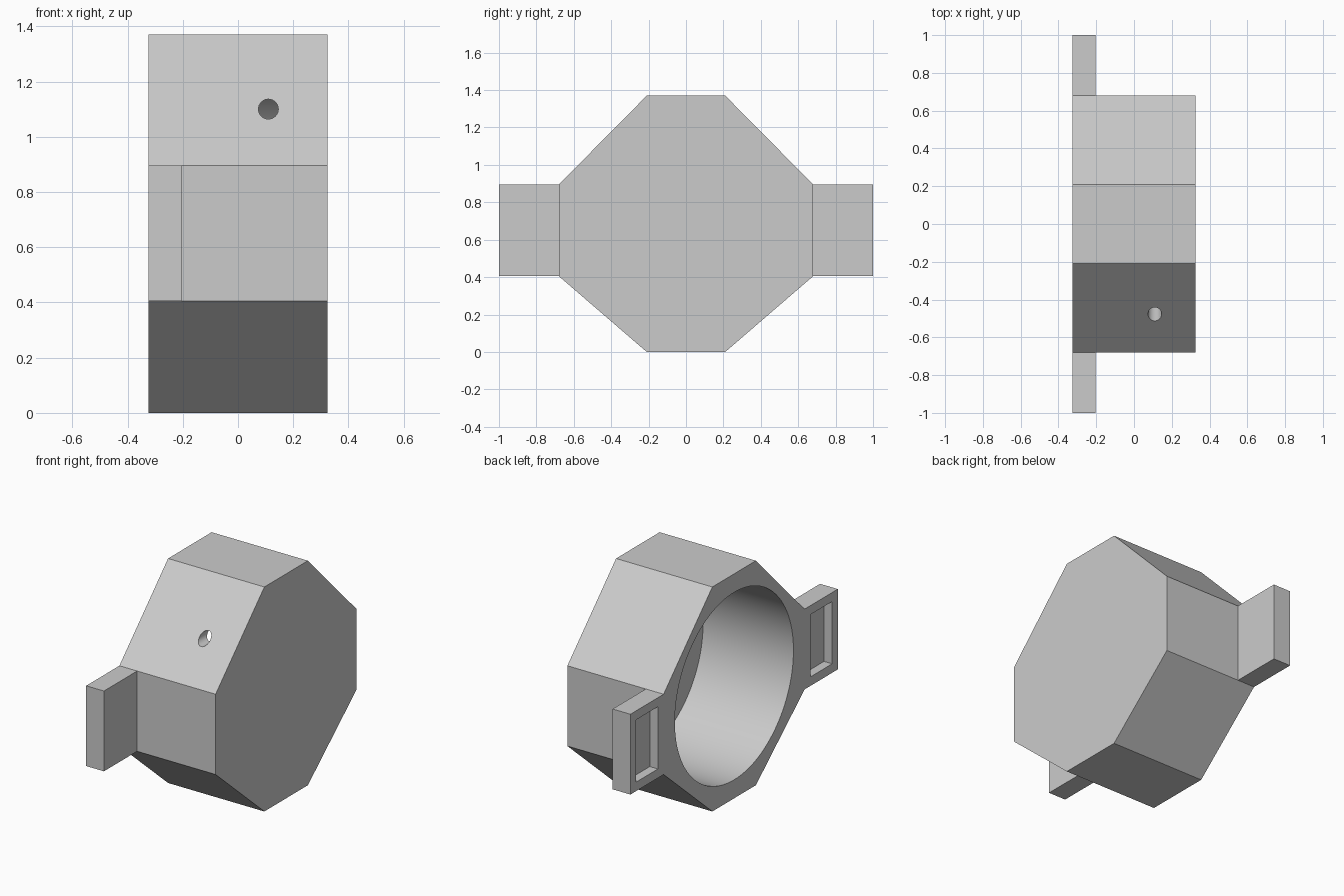
import bpy
import bmesh
from math import pi, radians
from mathutils import Matrix, Vector

if "Cube" in bpy.data.objects:
    bpy.data.objects.remove(bpy.data.objects["Cube"], do_unlink=True)

# Main dimensions
HALF_X = 0.325          # half depth of the housing
LUG_FRONT = -0.205      # inner face of the side lugs
SIDE_Y = 0.68           # half width of the octagon
MID_Z = 0.685           # bore axis height
BORE_R = 0.572
BORE_DEPTH = 0.61
MARGIN = 0.055          # rim around each lug pocket

grey = bpy.data.materials.new("light grey")
grey.use_nodes = True
colour = (0.6, 0.6, 0.6, 1)
grey.diffuse_color = colour
grey.node_tree.nodes["Principled BSDF"].inputs["Base Color"].default_value = colour


def make_object(name, bm):
    bmesh.ops.recalc_face_normals(bm, faces=bm.faces[:])
    mesh = bpy.data.meshes.new(name)
    bm.to_mesh(mesh)
    bm.free()
    mesh.materials.append(grey)
    obj = bpy.data.objects.new(name, mesh)
    bpy.context.collection.objects.link(obj)
    return obj


def cylinder(name, radius, length, centre, axis, sides):
    bm = bmesh.new()
    turn = Matrix.Rotation(pi / 2, 4, axis)
    bmesh.ops.create_cone(bm, cap_ends=True, segments=sides, radius1=radius,
                          radius2=radius, depth=length,
                          matrix=Matrix.Translation(centre) @ turn)
    return make_object(name, bm)


def box(name, low, high):
    low, high = Vector(low), Vector(high)
    bm = bmesh.new()
    bmesh.ops.create_cube(bm, size=1, matrix=Matrix.Translation((low + high) / 2)
                          @ Matrix.Diagonal((*(high - low), 1)))
    return make_object(name, bm)


# Octagonal housing, lofted through three sections
half = [(0.21, 0), (SIDE_Y, 0.405), (SIDE_Y, 0.895), (0.21, 1.37)]
outline = half + [(-y, z) for y, z in reversed(half)]
bm = bmesh.new()
rings = [[bm.verts.new((x, y, z)) for y, z in outline]
         for x in (-HALF_X, LUG_FRONT, HALF_X)]
bm.faces.new(rings[0])
bm.faces.new(rings[-1])
for a, b in zip(rings, rings[1:]):
    for i in range(len(outline)):
        j = (i + 1) % len(outline)
        bm.faces.new((a[i], a[j], b[j], b[i]))
bmesh.ops.recalc_face_normals(bm, faces=bm.faces[:])

# Side lugs pulled out of the vertical walls
walls = [f for f in bm.faces
         if abs(f.normal.y) > 0.99 and f.calc_center_median().x < LUG_FRONT]
for face in bmesh.ops.extrude_discrete_faces(bm, faces=walls)["faces"]:
    side = 1 if face.calc_center_median().y > 0 else -1
    bmesh.ops.translate(bm, verts=face.verts[:], vec=(0, side * (1 - SIDE_Y), 0))
bmesh.ops.dissolve_limit(bm, angle_limit=radians(1), verts=bm.verts[:],
                         edges=bm.edges[:])
housing = make_object("housing", bm)

# Blind bore, cable hole and lug pockets
cutters = [
    cylinder("bore_cutter", BORE_R, 2 * BORE_DEPTH, (-HALF_X, 0, MID_Z), 'Y', 96),
    cylinder("cable_hole_cutter", 0.036, 0.5, (0.11, -0.5, 1.1), 'X', 32),
]
for name, y0 in (("back_pocket_cutter", SIDE_Y), ("front_pocket_cutter", -1)):
    cutters.append(box(name, (-HALF_X - 0.1, y0 + MARGIN, 0.405 + MARGIN),
                       (-HALF_X + MARGIN, y0 + 0.32 - MARGIN, 0.895 - MARGIN)))

bpy.ops.object.select_all(action='DESELECT')
bpy.context.view_layer.objects.active = housing
housing.select_set(True)
for cutter in cutters:
    cut = housing.modifiers.new(cutter.name, 'BOOLEAN')
    cut.operation = 'DIFFERENCE'
    cut.solver = 'EXACT'
    cut.object = cutter
    bpy.ops.object.modifier_apply(modifier=cut.name)
    bpy.data.objects.remove(cutter, do_unlink=True)

bpy.ops.object.shade_smooth_by_angle(angle=radians(30))
